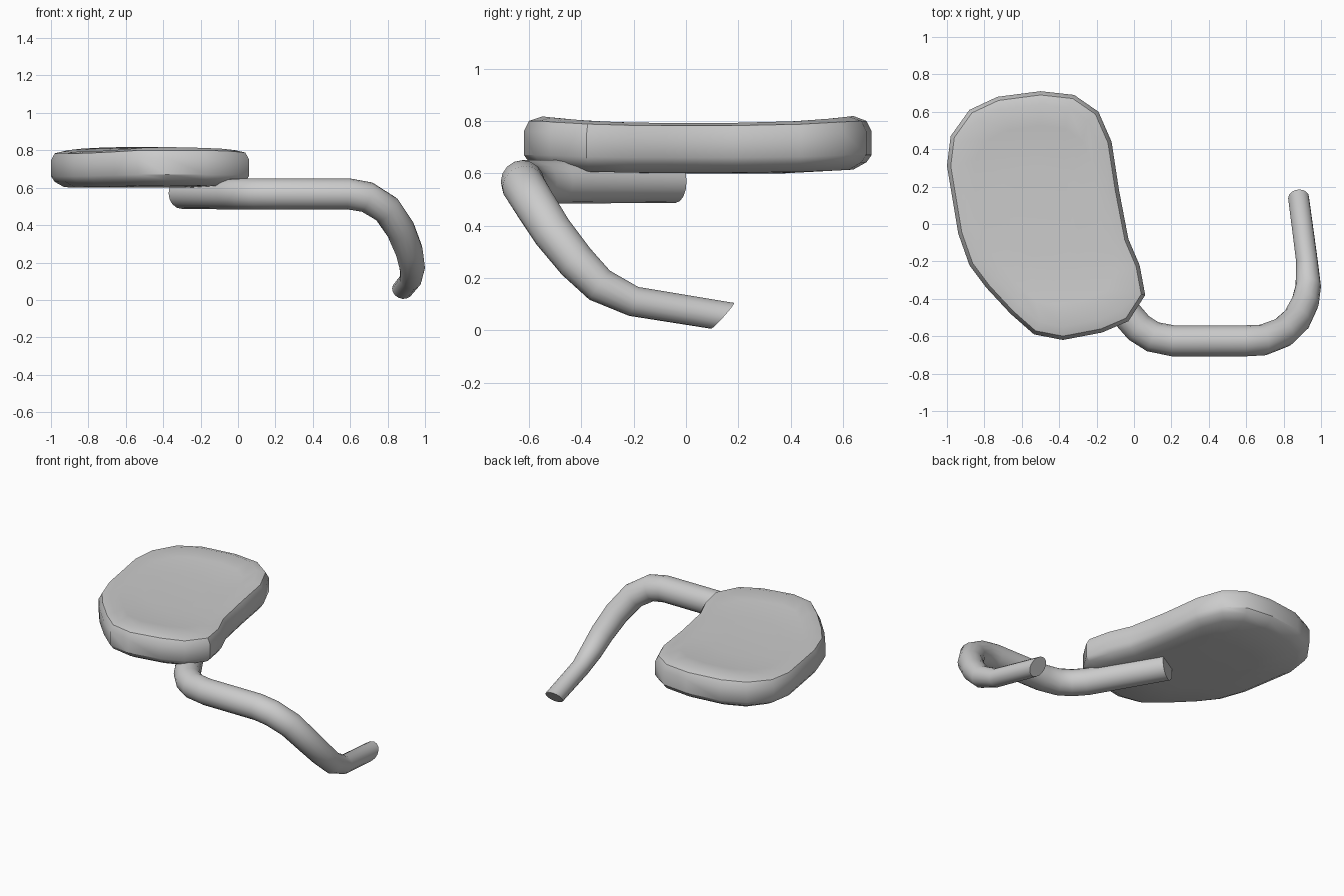
import bpy, bmesh, math
from mathutils import Vector

if "Cube" in bpy.data.objects:
    bpy.data.objects.remove(bpy.data.objects["Cube"])


def finish(name, rings, angle):
    """Skin a list of equal-length closed rings and cap both ends."""
    bm = bmesh.new()
    vs = [[bm.verts.new(p) for p in ring] for ring in rings]
    n = len(vs[0])
    for a, b in zip(vs, vs[1:]):
        for i in range(n):
            j = (i + 1) % n
            bm.faces.new((a[i], a[j], b[j], b[i]))
    bm.faces.new(vs[0][::-1])
    bm.faces.new(vs[-1])
    bmesh.ops.recalc_face_normals(bm, faces=bm.faces)
    me = bpy.data.meshes.new(name)
    bm.to_mesh(me)
    bm.free()
    ob = bpy.data.objects.new(name, me)
    bpy.context.collection.objects.link(ob)
    bpy.ops.object.select_all(action='DESELECT')
    ob.select_set(True)
    bpy.context.view_layer.objects.active = ob
    bpy.ops.object.shade_smooth_by_angle(angle=math.radians(angle))
    return ob


# Pad: outline seen from above, clockwise from the back
outline = [Vector(p) for p in [
    (-0.50, 0.71), (-0.32, 0.69), (-0.19, 0.60), (-0.12, 0.44), (-0.08, 0.18),
    (-0.03, -0.08), (0.03, -0.22), (0.06, -0.38), (-0.03, -0.52), (-0.17, -0.58),
    (-0.38, -0.62), (-0.535, -0.59), (-0.66, -0.48), (-0.79, -0.34), (-0.88, -0.22),
    (-0.94, -0.05), (-0.97, 0.13), (-1.0, 0.31), (-0.98, 0.47), (-0.88, 0.61),
    (-0.73, 0.68)]]
centre = Vector((-0.50, 0.05))


def inset(d):
    out = []
    n = len(outline)
    for i, p in enumerate(outline):
        a = (p - outline[i - 1]).normalized()
        b = (outline[(i + 1) % n] - p).normalized()
        t = (a + b).normalized()
        out.append(p + Vector((t.y, -t.x)) * d / max(a.dot(t), 0.7))
    return out


def pad_ring(pts, z, lift):
    # Ends curl up a little, leaving a shallow dish
    return [(p.x, p.y, z + lift * min(1, (abs(p.y - 0.04) / 0.6) ** 3)) for p in pts]


def shrunk(f):
    return [centre + (p - centre) * f for p in outline]


rings = [pad_ring(shrunk(0.5), 0.60, 0.0)]
for d, z, lift in [(0.07, 0.602, 0.012), (0.02, 0.63, 0.012), (0, 0.66, 0.01),
                   (0, 0.745, 0.015), (0.02, 0.782, 0.018), (0.07, 0.792, 0.027)]:
    rings.append(pad_ring(inset(d), z, lift))
rings += [pad_ring(shrunk(f), 0.79, 0.025) for f in (0.72, 0.4)]
finish("pad", rings, 35)

# Bent support tube: x, y, z, radius along the centre line
path = [(-0.30, -0.04, 0.57, 0.083), (-0.04, -0.48, 0.567, 0.083),
        (0.025, -0.555, 0.567, 0.083), (0.10, -0.603, 0.567, 0.083),
        (0.21, -0.625, 0.567, 0.083), (0.59, -0.625, 0.567, 0.083),
        (0.69, -0.62, 0.55, 0.083), (0.795, -0.58, 0.485, 0.081),
        (0.87, -0.51, 0.375, 0.078), (0.915, -0.42, 0.262, 0.074),
        (0.932, -0.33, 0.172, 0.068), (0.925, -0.20, 0.11, 0.058),
        (0.88, 0.14, 0.055, 0.056)]
pts = [Vector(p[:3]) for p in path]
sides = 16
rings = []
ref = Vector((0, 0, 1))
for i, p in enumerate(pts):
    t = Vector()
    if i > 0:
        t += (p - pts[i - 1]).normalized()
    if i < len(pts) - 1:
        t += (pts[i + 1] - p).normalized()
    t.normalize()
    ref = (ref - t * ref.dot(t)).normalized()
    side = t.cross(ref)
    ring = []
    for k in range(sides):
        a = 2 * math.pi * k / sides
        v = (ref * math.cos(a) + side * math.sin(a)) * path[i][3]
        # The free end is cut at a slant
        if i == len(pts) - 1:
            v += t * v.z * 0.65
        ring.append(p + v)
    rings.append(ring)
finish("support_tube", rings, 40)
